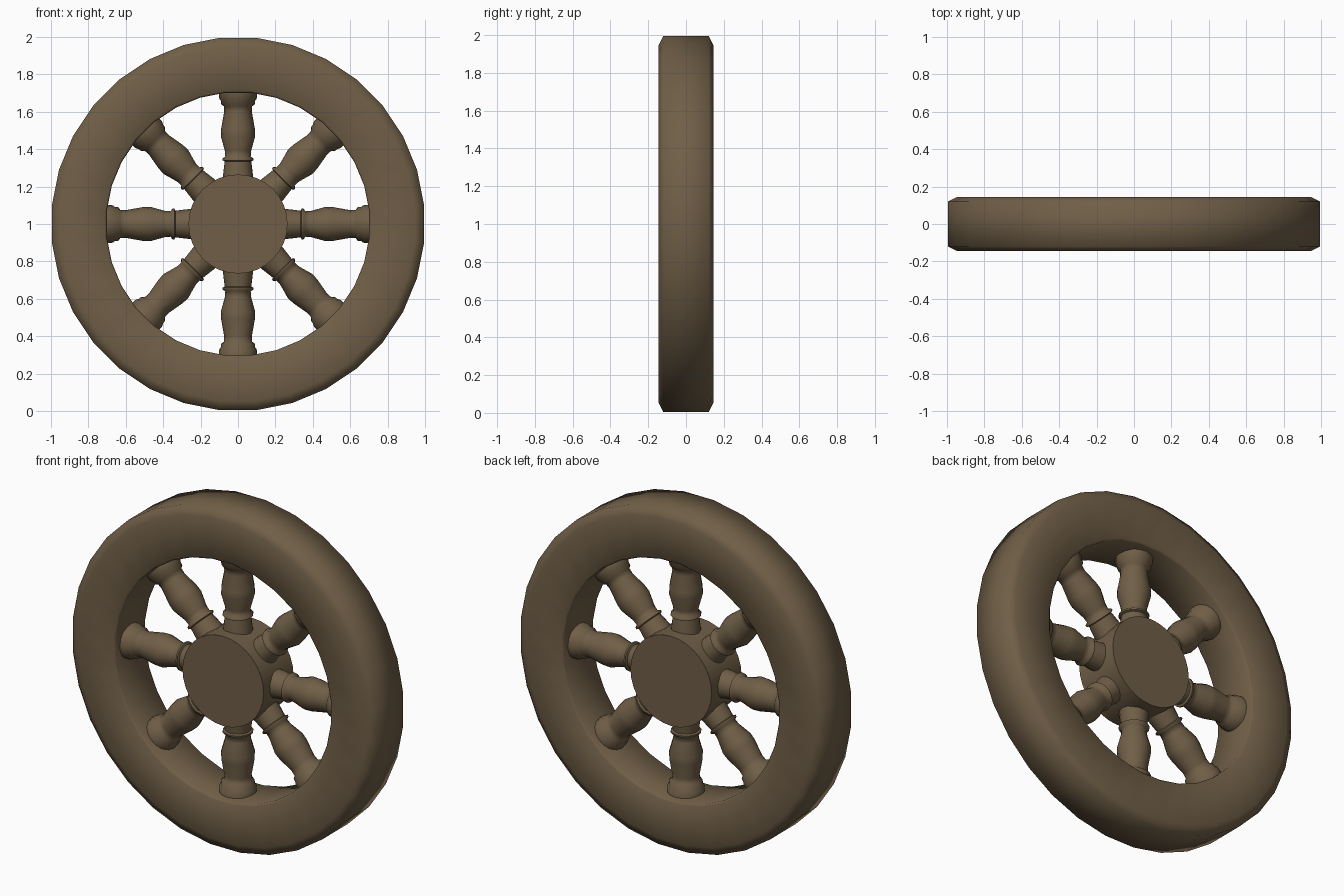
import bpy
import math
from mathutils import Matrix

if "Cube" in bpy.data.objects:
    bpy.data.objects.remove(bpy.data.objects["Cube"], do_unlink=True)

CENTRE = Matrix.Translation((0, 0, 1))
LAY_ON_Y = Matrix.Rotation(math.radians(90), 4, "X")

wood = bpy.data.materials.new("brown wood")
wood.use_nodes = True
colour = (0.162, 0.114, 0.063, 1)
wood.diffuse_color = colour
wood.node_tree.nodes["Principled BSDF"].inputs["Base Color"].default_value = colour


def lathe(name, profile, sides, matrix, closed=False, phase=0.0, smooth=60):
    """Turn a (radius, height) profile about z; open profiles get flat caps."""
    n = len(profile)
    verts = []
    for s in range(sides):
        a = 2 * math.pi * (s + phase) / sides
        verts += [(r * math.cos(a), r * math.sin(a), h) for r, h in profile]
    faces = []
    for s in range(sides):
        t = (s + 1) % sides
        for k in range(n if closed else n - 1):
            m = (k + 1) % n
            faces.append((s * n + k, t * n + k, t * n + m, s * n + m))
    if not closed:
        faces.append([s * n for s in reversed(range(sides))])
        faces.append([s * n + n - 1 for s in range(sides)])
    mesh = bpy.data.meshes.new(name)
    mesh.from_pydata(verts, [], faces)
    mesh.materials.append(wood)
    obj = bpy.data.objects.new(name, mesh)
    bpy.context.collection.objects.link(obj)
    obj.matrix_world = matrix
    bpy.ops.object.select_all(action="DESELECT")
    obj.select_set(True)
    bpy.context.view_layer.objects.active = obj
    bpy.ops.object.shade_smooth_by_angle(angle=math.radians(smooth))
    return obj


# Rim: chamfered ring with a nearly square inner edge
half = [(0.705, 0.135), (0.715, 0.145), (0.95, 0.145), (1.0, 0.12)]
rim_profile = [(r, -h) for r, h in half] + half[::-1]
lathe("rim", rim_profile, 32, CENTRE @ LAY_ON_Y, closed=True, phase=0.5, smooth=70)

# Hub: plain drum
lathe("hub", [(0.265, -0.14), (0.265, 0.14)], 32, CENTRE @ LAY_ON_Y)

# Spokes: turned balusters running from the hub into the rim
spoke_profile = [
    (0.085, 0.22), (0.079, 0.27), (0.071, 0.335), (0.083, 0.34),
    (0.083, 0.35), (0.068, 0.36), (0.070, 0.39), (0.092, 0.47),
    (0.090, 0.51), (0.074, 0.60), (0.076, 0.63), (0.090, 0.64),
    (0.092, 0.66), (0.100, 0.67), (0.102, 0.71),
]
for i in range(8):
    turn = Matrix.Rotation(math.radians(45 * i), 4, "Y")
    lathe(f"spoke_{i + 1}", spoke_profile, 16, CENTRE @ turn)
